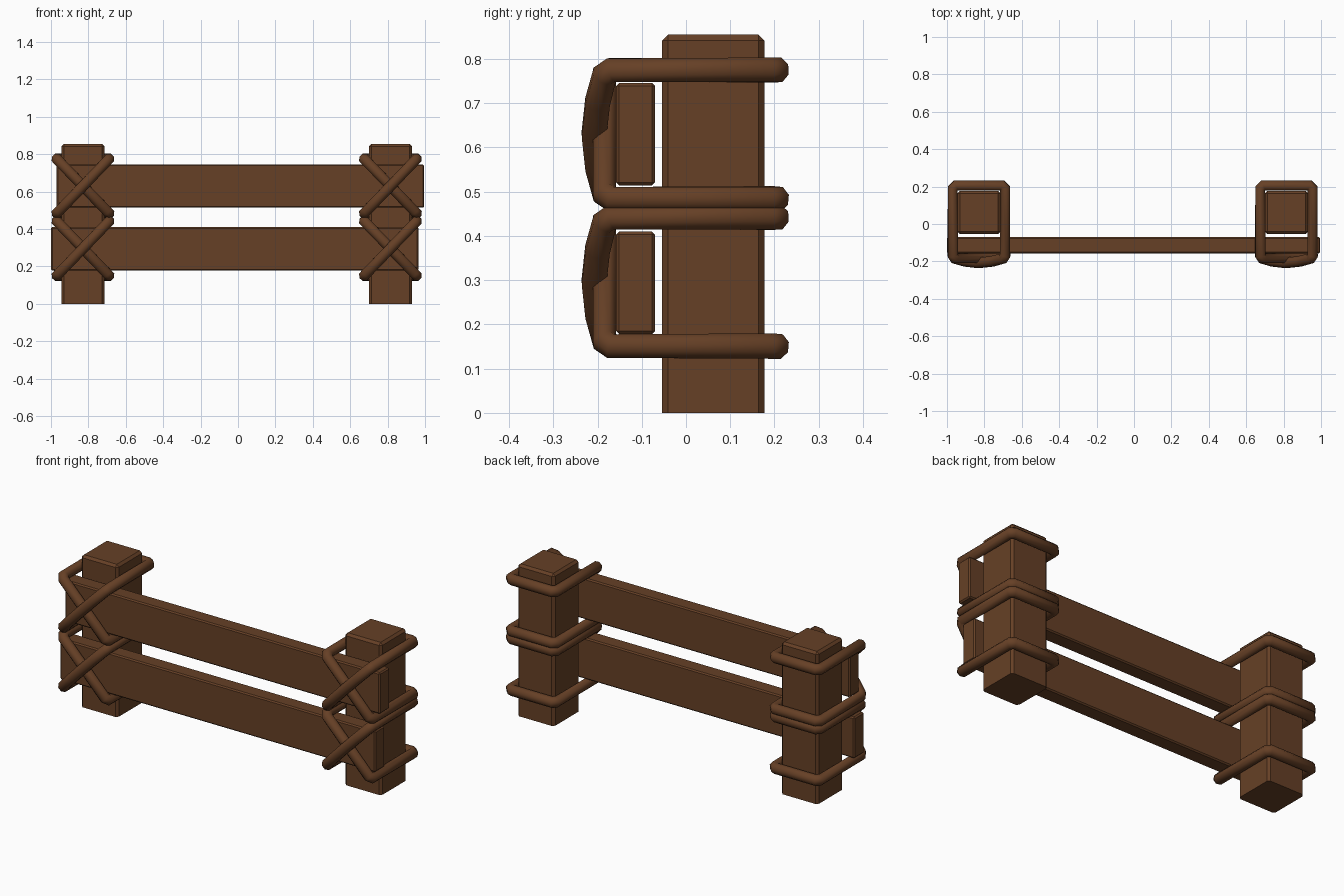
import bpy, bmesh
from mathutils import Vector

if "Cube" in bpy.data.objects:
    bpy.data.objects.remove(bpy.data.objects["Cube"])

wood = bpy.data.materials.new("brown wood")
wood.diffuse_color = (0.133, 0.051, 0.019, 1)
wood.use_nodes = True
wood.node_tree.nodes["Principled BSDF"].inputs["Base Color"].default_value = wood.diffuse_color


def box(name, lo, hi, bevel, keep_bottom=False):
    """Chamfered box between two corners; the bottom edges may stay sharp."""
    lo, hi = Vector(lo), Vector(hi)
    bm = bmesh.new()
    bmesh.ops.create_cube(bm, size=1)
    for v in bm.verts:
        v.co = (lo + hi) / 2 + v.co * (hi - lo)
    edges = [e for e in bm.edges
             if not (keep_bottom and all(v.co.z < lo.z + 1e-4 for v in e.verts))]
    bmesh.ops.bevel(bm, geom=edges, offset=bevel, segments=1, affect='EDGES')
    me = bpy.data.meshes.new(name)
    bm.to_mesh(me)
    bm.free()
    me.materials.append(wood)
    bpy.context.collection.objects.link(bpy.data.objects.new(name, me))


def lashing(name, cx, z0, z1):
    """Closed rope: two U loops behind the post, crossed over the rail in front."""
    l, r, f, b = cx - 0.14, cx + 0.14, -0.184, 0.206
    corners = [(l, f, z1), (l, b, z1), (r, b, z1), (r, f, z1),
               (l, f, z0), (l, b, z0), (r, b, z0), (r, f, z0)]
    corners = [Vector(c) for c in corners]
    path = []
    for i, c in enumerate(corners):
        p, n = corners[i - 1], corners[(i + 1) % 8]
        path.append(c + (p - c).normalized() * 0.016)
        path.append(c + (n - c).normalized() * 0.016)
        if i == 3:  # this diagonal bulges over the other one
            for t, d in ((0.25, 0.016), (0.5, 0.024), (0.75, 0.016)):
                path.append(c.lerp(n, t) + Vector((0, -d, 0)))
    cu = bpy.data.curves.new(name + "_path", 'CURVE')
    cu.dimensions = '3D'
    cu.bevel_depth = 0.03
    cu.bevel_resolution = 2
    s = cu.splines.new('POLY')
    s.points.add(len(path) - 1)
    for pt, co in zip(s.points, path):
        pt.co = (*co, 1)
    s.use_cyclic_u = True
    tmp = bpy.data.objects.new(name + "_path", cu)
    bpy.context.collection.objects.link(tmp)
    dg = bpy.context.evaluated_depsgraph_get()
    me = bpy.data.meshes.new_from_object(tmp.evaluated_get(dg))
    bpy.data.objects.remove(tmp)
    me.materials.clear()
    me.materials.append(wood)
    me.polygons.foreach_set("use_smooth", [True] * len(me.polygons))
    bpy.context.collection.objects.link(bpy.data.objects.new(name, me))


# Posts and their rope lashings
for side, px in (("left", -0.829), ("right", 0.815)):
    box(side + "_post", (px - 0.115, -0.054, 0), (px + 0.115, 0.177, 0.855),
        0.013, keep_bottom=True)
    lashing(side + "_upper_rope", px, 0.484, 0.775)
    lashing(side + "_lower_rope", px, 0.151, 0.442)

# Rails
box("upper_rail", (-0.97, -0.158, 0.514), (0.995, -0.07, 0.746), 0.007)
box("lower_rail", (-1.0, -0.158, 0.178), (0.965, -0.07, 0.41), 0.007)
